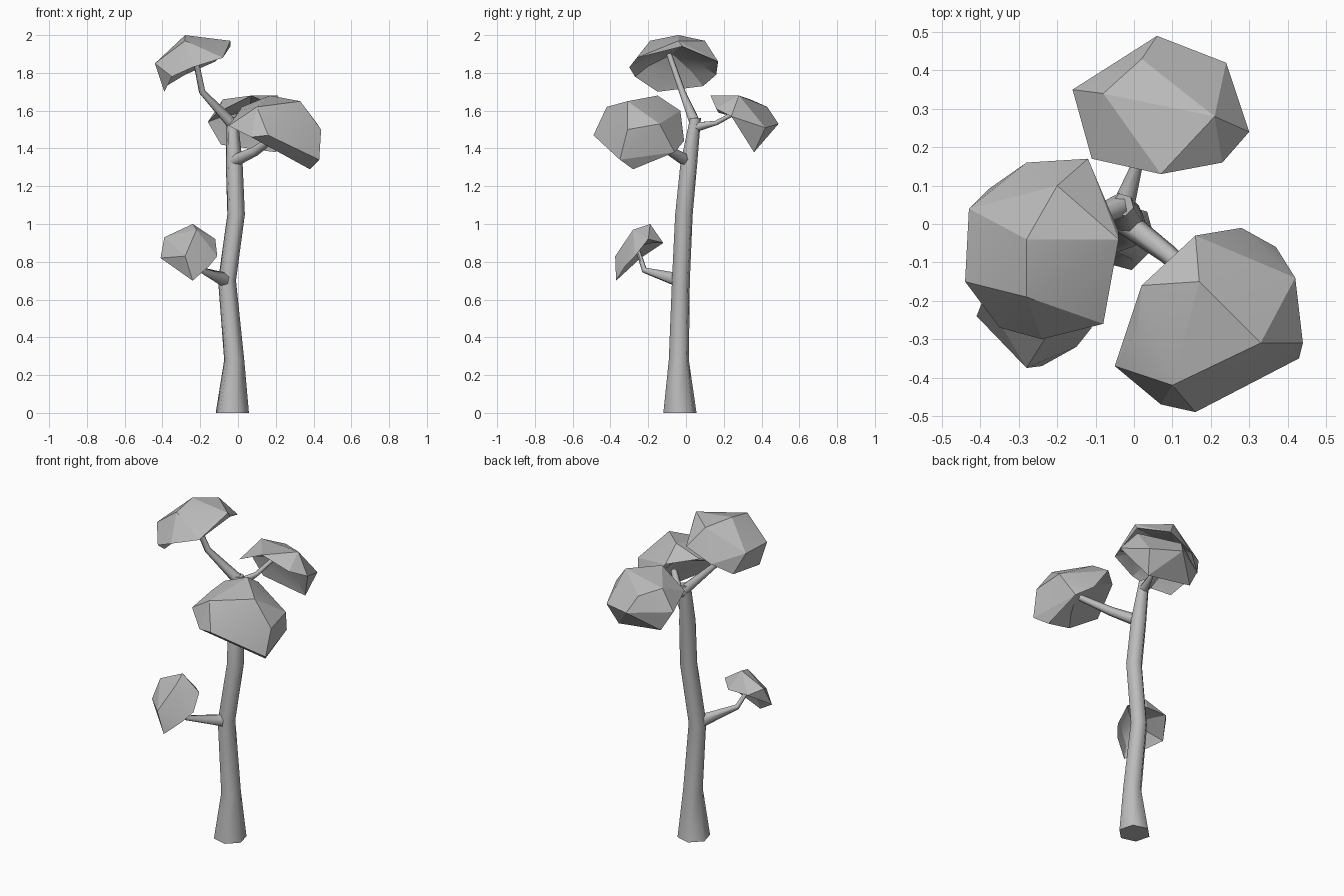
import bpy, bmesh, math
from mathutils import Vector

old = bpy.data.objects.get("Cube")
if old:
    bpy.data.objects.remove(old, do_unlink=True)

grey = bpy.data.materials.new("plain_grey")
grey.use_nodes = True
colour = (0.5, 0.5, 0.5, 1)
grey.diffuse_color = colour
grey.node_tree.nodes["Principled BSDF"].inputs["Base Color"].default_value = colour


def finish(bm, name, smooth):
    bmesh.ops.recalc_face_normals(bm, faces=bm.faces)
    mesh = bpy.data.meshes.new(name)
    bm.to_mesh(mesh)
    bm.free()
    mesh.materials.append(grey)
    obj = bpy.data.objects.new(name, mesh)
    bpy.context.collection.objects.link(obj)
    bpy.ops.object.select_all(action='DESELECT')
    obj.select_set(True)
    bpy.context.view_layer.objects.active = obj
    bpy.ops.object.shade_smooth_by_angle(angle=math.radians(smooth))


def limb(name, path, sides=6, level=False):
    """Tapered tube through (x, y, z, radius) points."""
    bm = bmesh.new()
    pts = [Vector(p[:3]) for p in path]
    up = Vector((0, 0, 1))
    rings = []
    for i, p in enumerate(pts):
        along = pts[min(i + 1, len(pts) - 1)] - pts[max(i - 1, 0)]
        turn = up.rotation_difference(up if level else along)
        ring = []
        for k in range(sides):
            a = math.tau * (k / sides + 1 / 8)
            ring.append(bm.verts.new(p + turn @ (Vector((math.cos(a), math.sin(a), 0)) * path[i][3])))
        rings.append(ring)
    for lo, hi in zip(rings, rings[1:]):
        for k in range(sides):
            n = (k + 1) % sides
            bm.faces.new((lo[k], lo[n], hi[n], hi[k]))
    bm.faces.new(rings[0])
    bm.faces.new(rings[-1])
    finish(bm, name, 62)


def leaf_cap(name, points, hollow, depth):
    """Faceted cap: hull of the points, with the side facing 'hollow' pushed in."""
    bm = bmesh.new()
    for p in points:
        bm.verts.new(p)
    res = bmesh.ops.convex_hull(bm, input=bm.verts)
    loose = {v for v in res["geom_interior"] + res["geom_unused"] if isinstance(v, bmesh.types.BMVert)}
    bmesh.ops.delete(bm, geom=list(loose), context='VERTS')
    bmesh.ops.recalc_face_normals(bm, faces=bm.faces)
    d = Vector(hollow).normalized()
    under = [f for f in bm.faces if f.normal.dot(d) > 0.6]
    bmesh.ops.delete(bm, geom=under, context='FACES')
    rim = [e for e in bm.edges if e.is_boundary]
    corners = {v for e in rim for v in e.verts}
    mid = sum((e.verts[0].co + e.verts[1].co for e in rim), Vector()) / (2 * len(rim))
    apex = bm.verts.new(mid - d * depth)
    inner = {v: bm.verts.new(v.co.lerp(mid, 0.35) - d * depth * 0.5) for v in corners}
    for e in rim:
        a, b = e.verts
        bm.faces.new((a, b, inner[b], inner[a]))
        bm.faces.new((inner[a], inner[b], apex))
    finish(bm, name, 16)


# Trunk and branches
limb("trunk", [(-.03, -.032, 0, .091), (-.02, -.038, .28, .055), (-.058, -.027, .7, .049),
               (-.01, -.011, 1.05, .048), (-.02, .015, 1.32, .046), (-.03, .05, 1.56, .03)], level=True)
limb("low_branch", [(-.06, -.03, .7, .04), (-.19, -.22, .755, .016), (-.24, -.255, .86, .012)])
limb("front_branch", [(-.03, .01, 1.33, .034), (.09, -.08, 1.385, .026), (.22, -.2, 1.48, .018)])
limb("top_branch", [(-.03, .05, 1.53, .032), (-.19, -.02, 1.7, .018), (-.23, -.09, 1.9, .015)])
limb("back_branch", [(-.03, .04, 1.51, .03), (.01, .16, 1.535, .014), (.05, .28, 1.6, .012)])

# Leaf caps
leaf_cap("front_leaves", [
    (.17, -.15, 1.68), (.33, -.31, 1.65), (.1, -.42, 1.62), (.02, -.16, 1.62), (-.05, -.37, 1.52),
    (.01, -.27, 1.6), (.16, -.49, 1.47), (.07, -.47, 1.46), (.42, -.14, 1.53), (.44, -.31, 1.5),
    (.43, -.35, 1.34), (.38, -.28, 1.29), (.37, -.06, 1.38), (.28, -.01, 1.44), (.16, -.03, 1.6)],
    (-.5, .35, -.8), .08)
leaf_cap("top_leaves", [
    (-.28, -.04, 2), (-.28, -.19, 1.97), (-.04, -.04, 1.97), (-.04, -.02, 1.94), (-.08, -.26, 1.88),
    (-.24, -.3, 1.83), (-.35, -.27, 1.78), (-.44, -.15, 1.85), (-.39, -.15, 1.7), (-.43, .04, 1.85),
    (-.38, .09, 1.73), (-.28, .16, 1.79), (-.12, .17, 1.86), (-.2, .1, 1.97)],
    (.5, 0, -.85), .1)
leaf_cap("back_leaves", [
    (.07, .13, 1.68), (.21, .28, 1.68), (-.08, .34, 1.66), (.06, .49, 1.53), (.24, .42, 1.51),
    (.3, .24, 1.57), (.23, .16, 1.61), (-.16, .35, 1.54), (-.11, .17, 1.59), (-.09, .37, 1.42),
    (.2, .36, 1.38), (.02, .43, 1.62)],
    (0, -.7, -.7), .08)
leaf_cap("low_leaves", [
    (-.24, -.19, 1), (-.22, -.28, .97), (-.12, -.2, .92), (-.11, -.27, .83), (-.15, -.32, .78),
    (-.24, -.37, .7), (-.28, -.375, .83), (-.41, -.24, .82), (-.39, -.19, .93), (-.33, -.12, .9),
    (-.2, -.12, .9)],
    (0, .7, -.7), .06)
